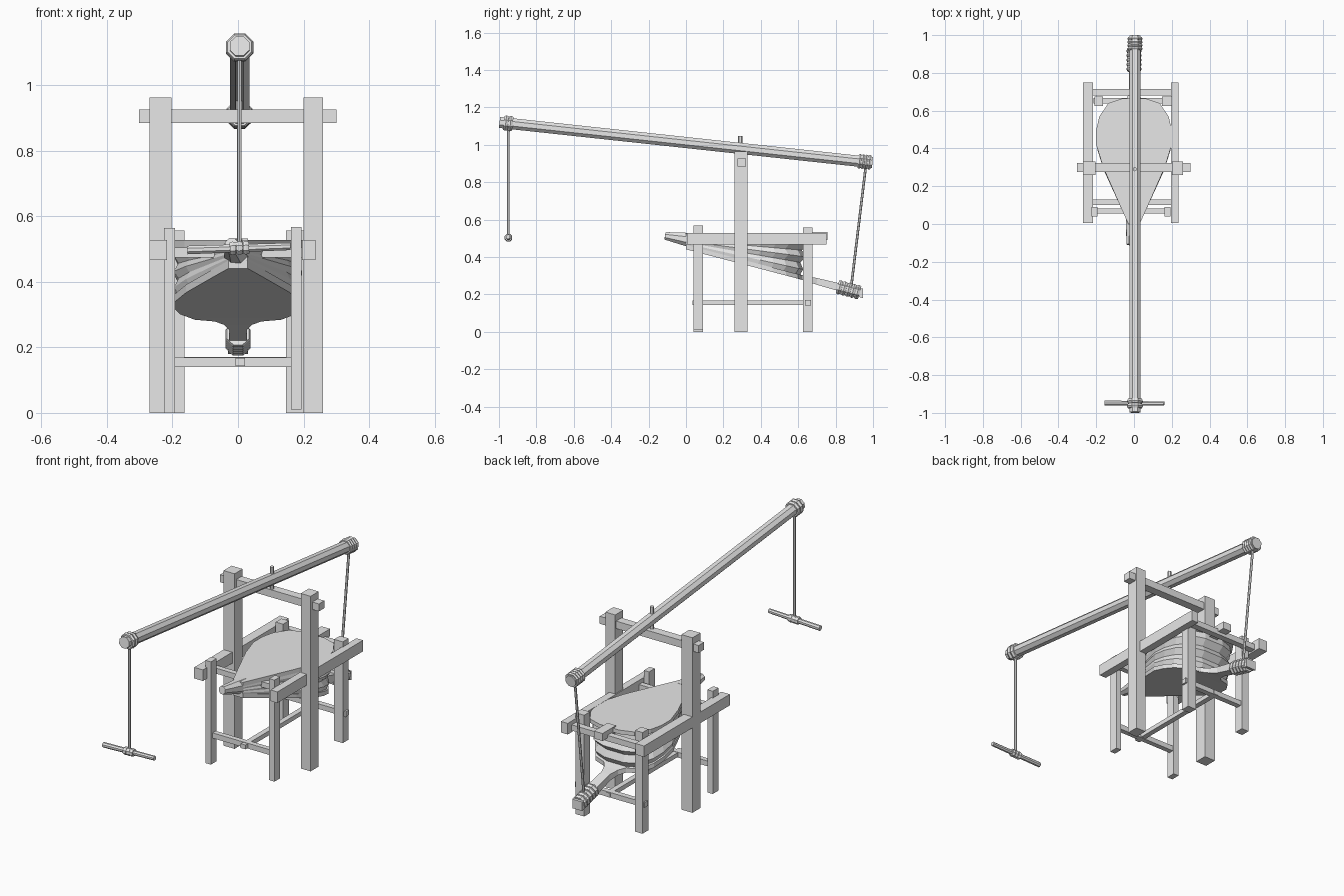
import bpy, bmesh, math
from mathutils import Vector

if "Cube" in bpy.data.objects:
    bpy.data.objects.remove(bpy.data.objects["Cube"])

wood = bpy.data.materials.new("plain_grey")
wood.diffuse_color = (0.8, 0.8, 0.8, 1)
wood.use_nodes = True
wood.node_tree.nodes["Principled BSDF"].inputs["Base Color"].default_value = wood.diffuse_color


def finish(name, bm):
    bmesh.ops.recalc_face_normals(bm, faces=bm.faces[:])
    me = bpy.data.meshes.new(name)
    bm.to_mesh(me)
    bm.free()
    me.materials.append(wood)
    ob = bpy.data.objects.new(name, me)
    bpy.context.collection.objects.link(ob)
    return ob


def loft(name, rings):
    """Skin matching rings of points and cap both ends."""
    bm = bmesh.new()
    loops = [[bm.verts.new(p) for p in ring] for ring in rings]
    n = len(loops[0])
    for a, b in zip(loops, loops[1:]):
        for i in range(n):
            j = (i + 1) % n
            bm.faces.new((a[i], a[j], b[j], b[i]))
    bm.faces.new(loops[0])
    bm.faces.new(loops[-1])
    return finish(name, bm)


def beam(name, x0, x1, y0, y1, z0, z1):
    return loft(name, [[(x0, y0, z), (x1, y0, z), (x1, y1, z), (x0, y1, z)] for z in (z0, z1)])


def tube(name, p, q, r1, r2=None, sides=8):
    p, q = Vector(p), Vector(q)
    rot = (q - p).to_track_quat('Z', 'Y')
    rings = []
    for c, r in ((p, r1), (q, r2 or r1)):
        rings.append([c + rot @ Vector((r * math.cos(a), r * math.sin(a), 0))
                      for a in [2 * math.pi * (i + 0.5) / sides for i in range(sides)]])
    return loft(name, rings)


def wraps(name, p, q, r, count):
    """Rope turns side by side along a line, each a short faceted band."""
    p, q = Vector(p), Vector(q)
    step = (q - p) / count
    for i in range(count):
        a = p + step * i
        tube(name, a, a + step * 0.45, r * 0.88, r)
        tube(name, a + step * 0.45, a + step * 0.95, r, r * 0.88)


# Tall uprights and the bar they carry
beam("left_upright", -0.27, -0.203, 0.26, 0.33, 0, 0.963)
beam("right_upright", 0.2, 0.26, 0.26, 0.33, 0, 0.963)
beam("top_crossbar", -0.302, 0.3, 0.275, 0.322, 0.885, 0.926)

# Short legs
beam("front_left_leg", -0.226, -0.193, 0.04, 0.09, 0, 0.565)
beam("front_right_leg", 0.162, 0.194, 0.04, 0.09, 0.01, 0.568)
beam("back_left_leg", -0.208, -0.163, 0.625, 0.675, 0, 0.557)
beam("back_right_leg", 0.147, 0.2, 0.625, 0.675, 0, 0.557)

# Side rails and cross pieces
beam("left_rail", -0.27, -0.217, 0.005, 0.75, 0.467, 0.528)
beam("right_rail", 0.195, 0.236, 0.005, 0.75, 0.467, 0.528)
beam("front_rest", -0.225, 0.2, 0.1, 0.13, 0.475, 0.505)
beam("back_rest", -0.225, 0.2, 0.68, 0.715, 0.475, 0.507)
beam("front_stretcher", -0.2, 0.17, 0.055, 0.083, 0.14, 0.169)
beam("back_stretcher", -0.215, 0.21, 0.637, 0.667, 0.142, 0.17)
beam("middle_stretcher", -0.008, 0.021, 0.035, 0.67, 0.143, 0.167)

# Bellows: pear outline shared by both boards and the leather
half = [(0.0, 0.03), (0.1, 0.075), (0.3, 0.163), (0.42, 0.2), (0.5, 0.2),
        (0.57, 0.183), (0.64, 0.135), (0.665, 0.06)]
pear = [(w, y) for y, w in half] + [(-w, y) for y, w in reversed(half)]


def top_z(y):
    return 0.505


def low_z(y):
    return 0.465 - 0.262 * y


def pear_ring(t, s=1.0, dz=0.0, reach=1.0):
    ring = []
    for x, y in pear:
        y2 = y * reach * (0.5 + 0.5 * s)
        ring.append((x * s, y2, top_z(y2) * (1 - t) + low_z(y2) * t + dz))
    return ring


loft("upper_board", [pear_ring(0), pear_ring(0, dz=0.022)])
loft("lower_board", [pear_ring(1, 0.97, -0.024, 0.95), pear_ring(1, 0.97, 0, 0.95)])
folds = [(0, 0.95), (0.17, 0.98), (0.34, 0.91), (0.5, 0.98), (0.67, 0.91), (0.84, 0.97), (1, 0.93)]
loft("leather_folds", [pear_ring(t, s, 0, 0.99 - 0.04 * t) for t, s in folds])
tube("nozzle", (-0.002, 0.04, 0.488), (-0.02, -0.11, 0.513), 0.044, 0.022)
beam("upper_handle", -0.022, 0.03, 0.64, 0.757, 0.492, 0.533)

# Lower handle flares out of the board and ends in rope turns
handle = []
for y, w, h in ((0.58, 0.1, 0.012), (0.65, 0.042, 0.014), (0.7, 0.026, 0.018), (0.945, 0.03, 0.025)):
    z = low_z(y) - 0.012
    handle.append([(-w, y, z - h), (w, y, z - h), (w, y, z + h), (-w, y, z + h)])
loft("lower_handle", handle)
wraps("lower_handle_rope", (0, 0.81, low_z(0.81) - 0.012), (0, 0.93, low_z(0.93) - 0.012), 0.042, 5)


# Rocking pole with its pivot peg and rope turns at the ends
def on_pole(y):
    return (0.005, y, 1.012 - 0.108 * y)


tube("rocking_pole", on_pole(-0.997), on_pole(0.997), 0.032)
tube("pivot_peg", (0.004, 0.29, 0.9), (0.004, 0.29, 1.047), 0.011, sides=6)
wraps("front_pole_rope", on_pole(-0.975), on_pole(-0.925), 0.045, 2)
wraps("back_pole_rope", on_pole(0.92), on_pole(0.99), 0.043, 4)

# Hanging ropes and pull bar
tube("pull_rope", (0.005, -0.95, 1.1), (0.005, -0.95, 0.505), 0.007, sides=6)
tube("lift_rope", (0.003, 0.963, 0.9), (0.003, 0.882, 0.23), 0.007, sides=6)
tube("pull_bar", (-0.155, -0.947, 0.497), (0.16, -0.951, 0.508), 0.014, 0.012)
wraps("pull_bar_rope", (-0.025, -0.95, 0.502), (0.035, -0.95, 0.504), 0.022, 3)
